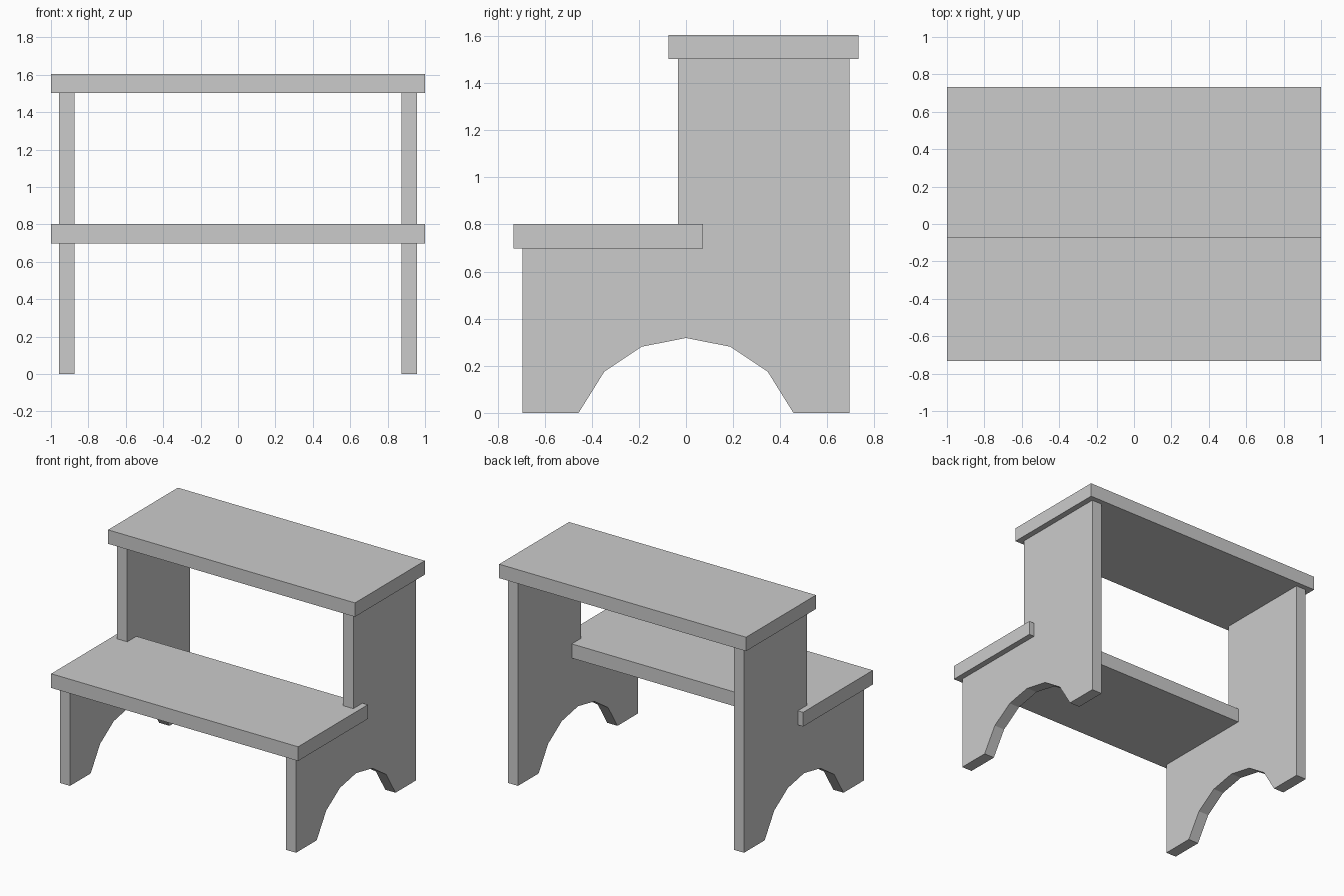
import bpy, bmesh

if "Cube" in bpy.data.objects:
    bpy.data.objects.remove(bpy.data.objects["Cube"])


def extrude_x(name, profile, x0, x1):
    """Extrude a (y, z) outline along x into a solid object."""
    bm = bmesh.new()
    face = bm.faces.new([bm.verts.new((x0, y, z)) for y, z in profile])
    ext = bmesh.ops.extrude_face_region(bm, geom=[face])
    verts = [v for v in ext["geom"] if isinstance(v, bmesh.types.BMVert)]
    bmesh.ops.translate(bm, verts=verts, vec=(x1 - x0, 0, 0))
    bmesh.ops.recalc_face_normals(bm, faces=bm.faces)
    mesh = bpy.data.meshes.new(name)
    bm.to_mesh(mesh)
    bm.free()
    obj = bpy.data.objects.new(name, mesh)
    bpy.context.collection.objects.link(obj)
    return obj


def board(name, y0, y1, z0, z1):
    return extrude_x(name, [(y0, z0), (y1, z0), (y1, z1), (y0, z1)], -1, 1)


# Stepped side panels with a faceted arch cut out at the floor
half_arch = [(0.456, 0), (0.347, 0.175), (0.188, 0.281)]
arch = ([(-y, z) for y, z in half_arch] + [(0, 0.318)] + half_arch[::-1])
outline = [(-0.695, 0)] + arch + [
    (0.695, 0), (0.695, 1.502), (-0.033, 1.502), (-0.033, 0.698), (-0.695, 0.698)]
for side, name in ((-1, "left_side_panel"), (1, "right_side_panel")):
    extrude_x(name, outline, side * 0.874, side * 0.957)

# Lower and upper treads
board("lower_tread", -0.733, 0.073, 0.698, 0.802)
board("upper_tread", -0.075, 0.733, 1.502, 1.604)
